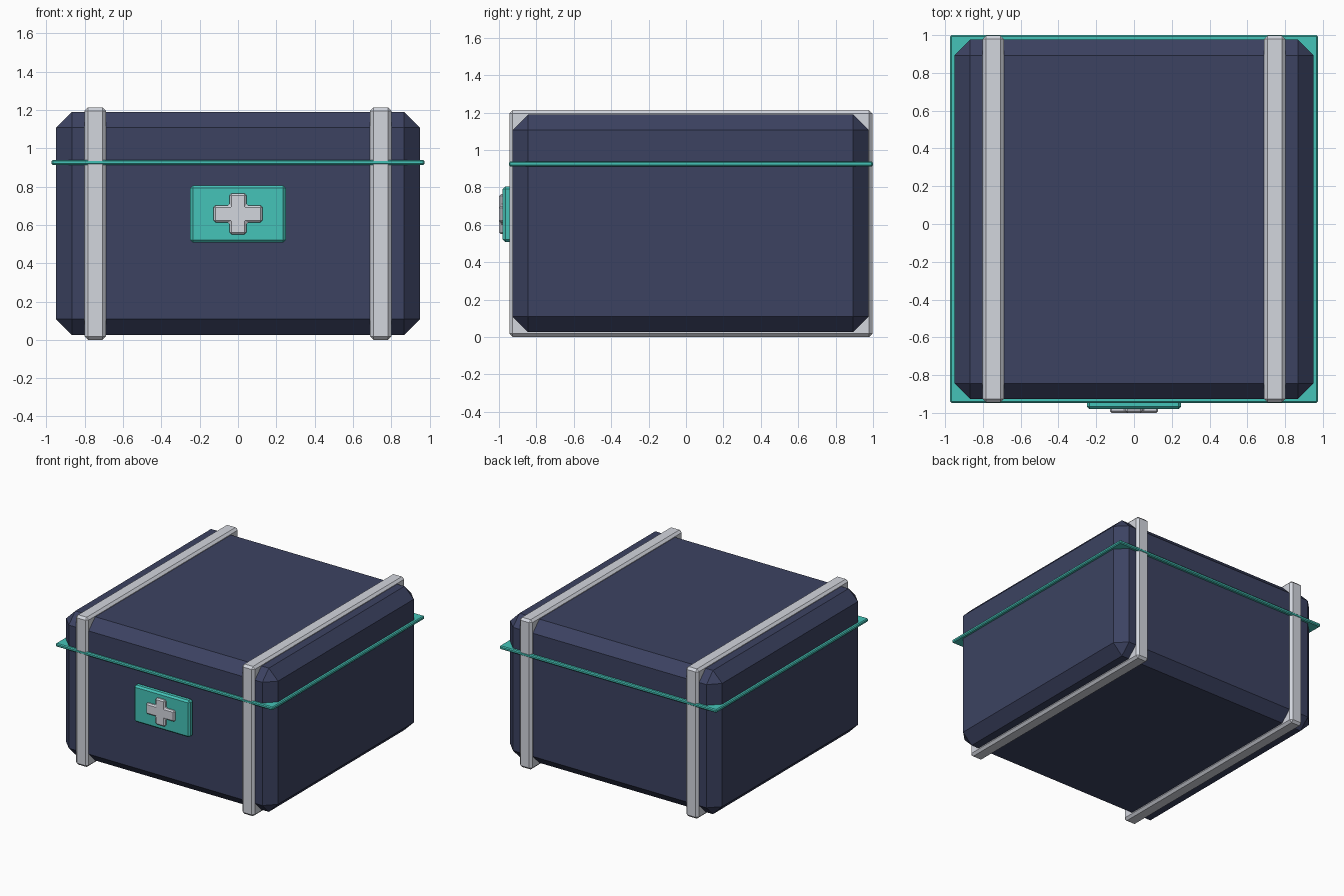
import bpy, bmesh
from mathutils import Matrix

if "Cube" in bpy.data.objects:
    bpy.data.objects.remove(bpy.data.objects["Cube"])


def material(name, color):
    m = bpy.data.materials.new(name)
    m.diffuse_color = (*color, 1)
    m.use_nodes = True
    m.node_tree.nodes["Principled BSDF"].inputs["Base Color"].default_value = m.diffuse_color
    return m


NAVY = material("navy", (0.045, 0.055, 0.12))
TEAL = material("teal", (0.06, 0.55, 0.48))
PALE = material("pale_grey", (0.65, 0.67, 0.73))
CY = 0.026  # depth centre of the case; the badge sticks out in front


def finish(bm, name, mat, bevel):
    bmesh.ops.recalc_face_normals(bm, faces=bm.faces)
    mesh = bpy.data.meshes.new(name)
    bm.to_mesh(mesh)
    bm.free()
    mesh.materials.append(mat)
    ob = bpy.data.objects.new(name, mesh)
    bpy.context.collection.objects.link(ob)
    mod = ob.modifiers.new("chamfer", 'BEVEL')
    mod.width = bevel
    mod.segments = 1
    mod.limit_method = 'ANGLE'
    return ob


def box(name, lo, hi, mat, bevel):
    bm = bmesh.new()
    size = [b - a for a, b in zip(lo, hi)]
    mid = [(a + b) / 2 for a, b in zip(lo, hi)]
    bmesh.ops.create_cube(bm, size=1, matrix=Matrix.Translation(mid) @ Matrix.Diagonal((*size, 1)))
    return finish(bm, name, mat, bevel)


# Chamfered case body
box("case_body", (-0.95, CY - 0.953, 0.026), (0.95, CY + 0.95, 1.19), NAVY, 0.083)

# Seam band between lid and base
box("lid_seam_band", (-0.973, CY - 0.973, 0.912), (0.973, CY + 0.974, 0.939), TEAL, 0.007)

# Two straps around the case
for side, x in (("left", -0.745), ("right", 0.745)):
    box(side + "_strap", (x - 0.056, CY - 0.971, 0), (x + 0.056, CY + 0.971, 1.213), PALE, 0.018)

# Front badge plate
box("badge_plate", (-0.25, -0.98, 0.508), (0.25, -0.925, 0.806), TEAL, 0.014)

# Raised cross on the plate, extruded from its outline
a, w, h, cz = 0.044, 0.128, 0.107, 0.657
quarter = [(w, a), (a, a), (a, h)]
outline = []
for sx, sz, pts in ((1, 1, quarter), (-1, 1, quarter[::-1]), (-1, -1, quarter), (1, -1, quarter[::-1])):
    outline += [(sx * x, sz * z) for x, z in pts]
bm = bmesh.new()
face = bm.faces.new([bm.verts.new((x, -0.965, cz + z)) for x, z in outline])
front = bmesh.ops.extrude_face_region(bm, geom=[face])
bmesh.ops.translate(bm, vec=(0, -0.035, 0), verts=[g for g in front["geom"] if isinstance(g, bmesh.types.BMVert)])
if not any(abs(f.calc_center_median().y + 0.965) < 1e-5 for f in bm.faces):
    bmesh.ops.holes_fill(bm, edges=bm.edges)
finish(bm, "badge_cross", PALE, 0.01)
